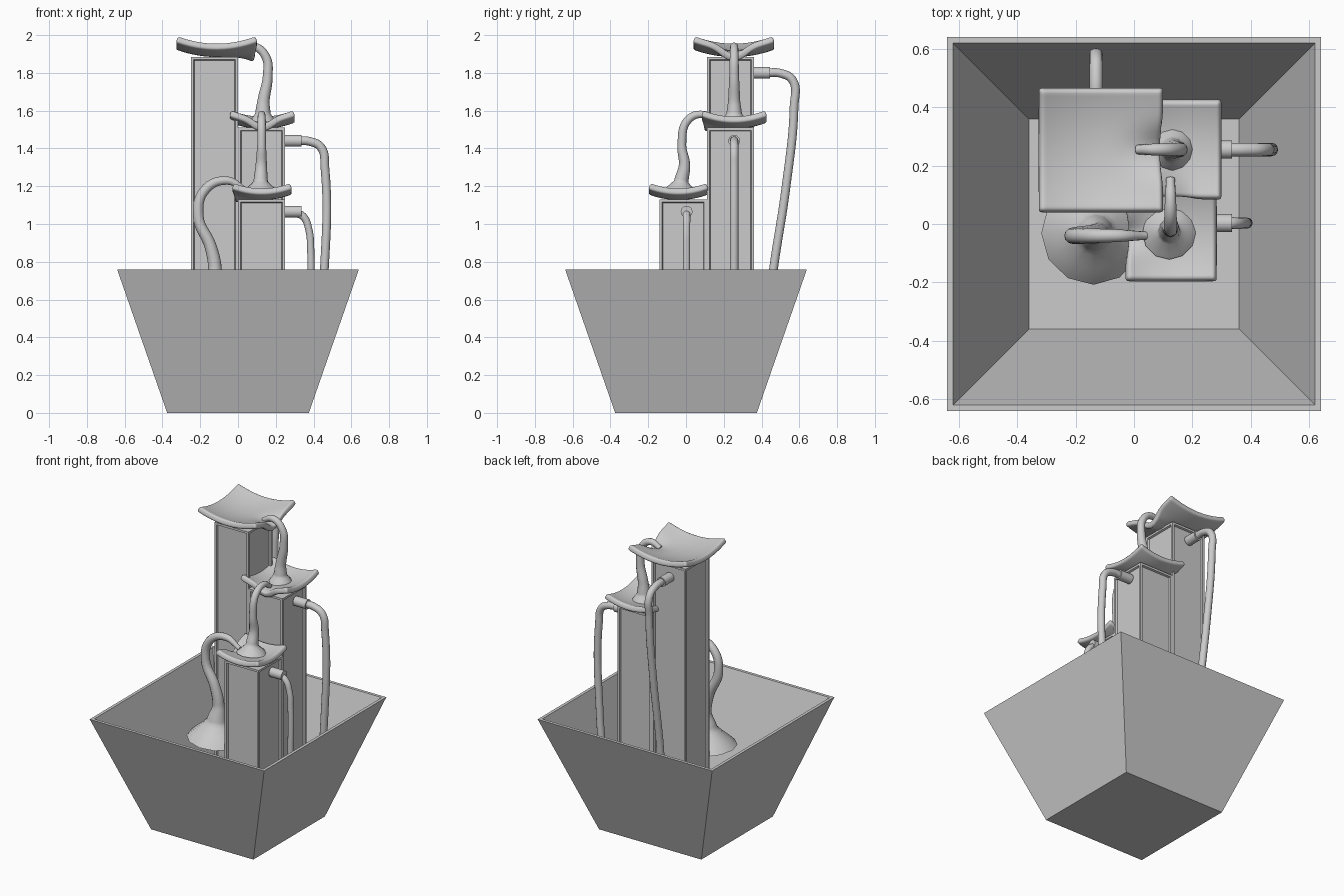
import bpy, bmesh, math
from mathutils import Matrix

if "Cube" in bpy.data.objects:
    bpy.data.objects.remove(bpy.data.objects["Cube"])


def new_object(name, bm, smooth=False):
    mesh = bpy.data.meshes.new(name)
    bmesh.ops.recalc_face_normals(bm, faces=bm.faces)
    bm.to_mesh(mesh)
    bm.free()
    ob = bpy.data.objects.new(name, mesh)
    bpy.context.collection.objects.link(ob)
    if smooth:
        for p in mesh.polygons:
            p.use_smooth = True
    return ob


def select(ob):
    bpy.ops.object.select_all(action='DESELECT')
    ob.select_set(True)
    bpy.context.view_layer.objects.active = ob


# Tapered planter basin: square rings from outer bottom, over the rim, to the inner floor
def basin():
    bm = bmesh.new()
    rings = []
    for h, z in [(0.375, 0), (0.64, 0.76), (0.62, 0.76), (0.36, 0.018)]:
        rings.append([bm.verts.new((sx * h, sy * h, z))
                      for sx, sy in ((-1, -1), (1, -1), (1, 1), (-1, 1))])
    for a, b in zip(rings, rings[1:]):
        for i in range(4):
            j = (i + 1) % 4
            bm.faces.new((a[i], a[j], b[j], b[i]))
    bm.faces.new(rings[0])
    bm.faces.new(rings[-1])
    new_object("basin", bm)


# Square column with a recessed panel on each side
def column(name, x, y, top):
    bm = bmesh.new()
    z0 = 0.018
    bmesh.ops.create_cube(bm, size=1, matrix=Matrix.Translation((x, y, (z0 + top) / 2))
                          @ Matrix.Diagonal((0.25, 0.25, top - z0, 1)))
    bm.normal_update()
    sides = [f for f in bm.faces if abs(f.normal.z) < 0.5]
    bmesh.ops.inset_individual(bm, faces=sides, thickness=0.02)
    bmesh.ops.inset_individual(bm, faces=sides, thickness=0.006, depth=-0.012)
    new_object(name, bm)


# Curved square dish with raised corners and a pouring lip turned towards "angle"
def dish(name, x, y, z, half, rise, lip, angle):
    bm = bmesh.new()
    bmesh.ops.create_grid(bm, x_segments=20, y_segments=20, size=1)
    for v in bm.verts:
        u, w = v.co.x, v.co.y
        dip = lip * max(0, u) ** 2.5 * math.exp(-(w / 0.33) ** 2)
        v.co = (u * half, w * half, rise * (u * u + w * w) - dip)
    bm.transform(Matrix.Translation((x, y, z)) @ Matrix.Rotation(angle, 4, 'Z'))
    ob = new_object(name, bm, True)
    solid = ob.modifiers.new("thickness", 'SOLIDIFY')
    solid.thickness = 0.036
    solid.offset = -1
    bev = ob.modifiers.new("round_edge", 'BEVEL')
    bev.width = 0.012
    bev.segments = 3
    bev.limit_method = 'ANGLE'
    bev.angle_limit = math.radians(50)


# Tube through (x, y, z, radius) points
def tube(name, pts):
    cu = bpy.data.curves.new(name, 'CURVE')
    cu.dimensions = '3D'
    cu.bevel_depth = 1
    cu.bevel_resolution = 4
    cu.resolution_u = 8
    cu.use_fill_caps = True
    sp = cu.splines.new('BEZIER')
    sp.bezier_points.add(len(pts) - 1)
    for bp, (x, y, z, r) in zip(sp.bezier_points, pts):
        bp.co = (x, y, z)
        bp.radius = r
        bp.handle_left_type = bp.handle_right_type = 'AUTO'
    ob = bpy.data.objects.new(name, cu)
    bpy.context.collection.objects.link(ob)
    select(ob)
    bpy.ops.object.convert(target='MESH')
    bpy.ops.object.shade_smooth_by_angle(angle=math.radians(50))


# Short pipe socket
def fitting(name, loc, axis):
    bm = bmesh.new()
    rot = Matrix.Rotation(math.pi / 2, 4, axis)
    bmesh.ops.create_cone(bm, cap_ends=True, segments=20, radius1=0.031, radius2=0.031,
                          depth=0.09, matrix=Matrix.Translation(loc) @ rot)
    select(new_object(name, bm))
    bpy.ops.object.shade_smooth_by_angle(angle=math.radians(40))


basin()
column("tall_column", -0.125, 0.235, 1.885)
column("middle_column", 0.125, 0.235, 1.51)
column("short_column", 0.125, -0.015, 1.13)

dish("tall_dish", -0.113, 0.253, 1.92, 0.205, 0.038, 0.065, 0)
dish("middle_dish", 0.128, 0.255, 1.54, 0.163, 0.032, 0.05, -math.pi / 2)
dish("short_dish", 0.127, -0.04, 1.163, 0.148, 0.028, 0.045, math.pi)

# Pouring water streams
tube("upper_stream", [
    (0.01, 0.255, 1.915, 0.016), (0.08, 0.255, 1.94, 0.021), (0.145, 0.255, 1.89, 0.023),
    (0.157, 0.255, 1.78, 0.026), (0.135, 0.255, 1.65, 0.032), (0.132, 0.255, 1.585, 0.041),
    (0.132, 0.255, 1.54, 0.072)])
tube("middle_stream", [
    (0.125, 0.155, 1.545, 0.015), (0.125, 0.09, 1.58, 0.019), (0.125, 0.01, 1.55, 0.022),
    (0.125, -0.022, 1.42, 0.023), (0.123, -0.008, 1.31, 0.03), (0.12, -0.025, 1.225, 0.038),
    (0.12, -0.03, 1.172, 0.092)])
tube("lower_stream", [
    (0.04, -0.04, 1.18, 0.014), (-0.06, -0.04, 1.23, 0.022), (-0.175, -0.04, 1.18, 0.026),
    (-0.21, -0.04, 1.04, 0.028), (-0.145, -0.035, 0.88, 0.032), (-0.122, -0.03, 0.76, 0.036),
    (-0.132, -0.03, 0.655, 0.065), (-0.14, -0.03, 0.54, 0.178)])

# Supply pipes and their sockets
fitting("tall_fitting", (-0.13, 0.4, 1.8), 'X')
fitting("middle_fitting", (0.29, 0.255, 1.44), 'Y')
fitting("short_fitting", (0.29, 0.003, 1.065), 'Y')
R = 0.023
tube("tall_pipe", [
    (-0.13, 0.42, 1.8, R), (-0.13, 0.5, 1.798, R), (-0.13, 0.565, 1.76, R),
    (-0.13, 0.572, 1.62, R), (-0.13, 0.53, 1.2, R), (-0.13, 0.463, 0.76, R),
    (-0.13, 0.42, 0.4, R), (-0.13, 0.33, 0.1, R)])
tube("middle_pipe", [
    (0.31, 0.255, 1.44, R), (0.38, 0.255, 1.437, R), (0.44, 0.255, 1.405, R),
    (0.46, 0.255, 1.3, R), (0.457, 0.255, 0.76, R), (0.42, 0.255, 0.4, R),
    (0.33, 0.255, 0.1, R)])
tube("short_pipe", [
    (0.3, 0.003, 1.06, 0.021), (0.345, 0.003, 1.04, 0.02), (0.375, 0.003, 0.97, 0.019),
    (0.385, 0.003, 0.86, 0.019), (0.384, 0.003, 0.6, 0.019), (0.37, 0.003, 0.3, 0.019),
    (0.32, 0.003, 0.1, 0.019)])
